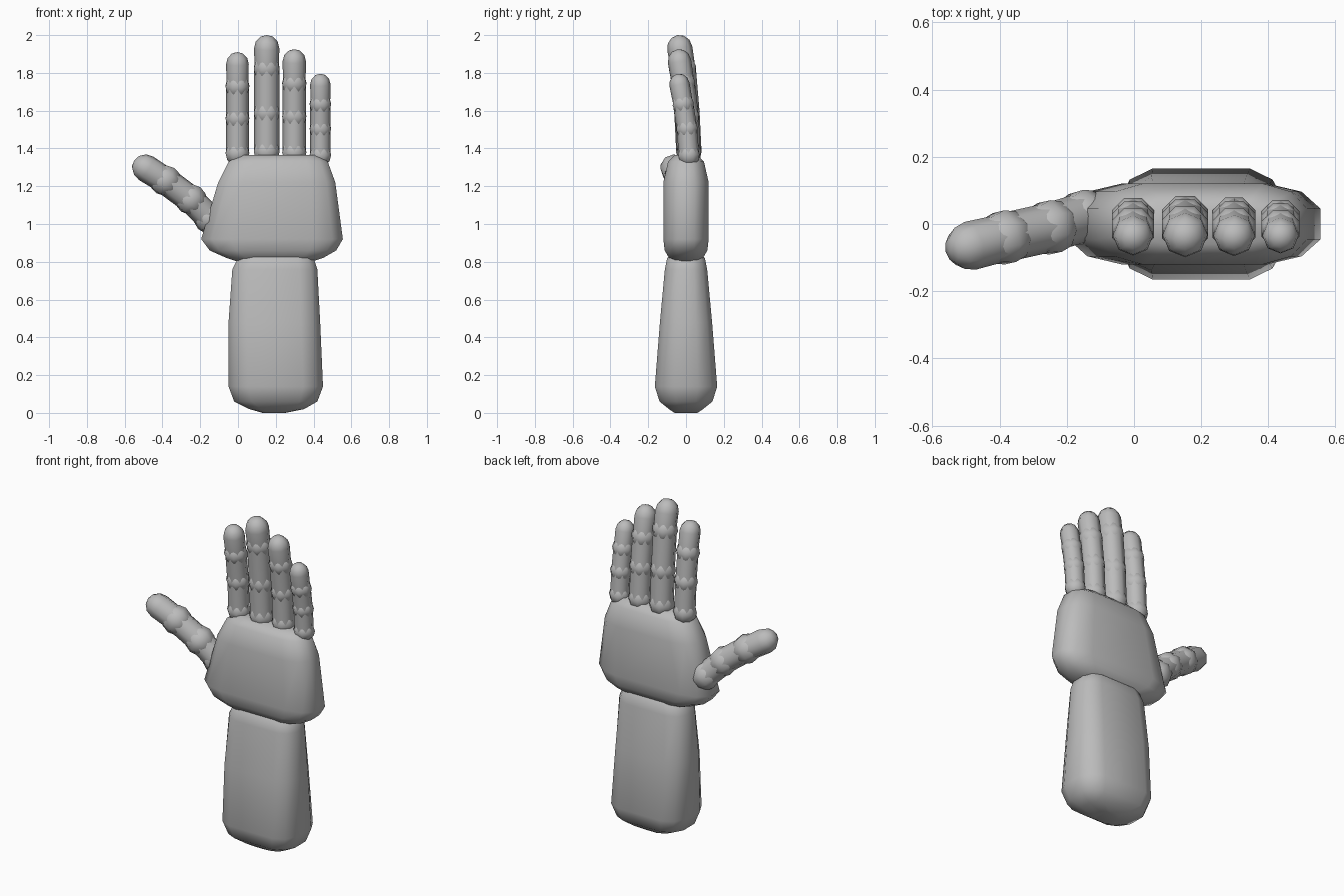
import bpy, bmesh, math
from mathutils import Vector, Matrix

cube = bpy.data.objects.get("Cube")
if cube:
    bpy.data.objects.remove(cube, do_unlink=True)

grey = bpy.data.materials.new("plain grey")
grey.use_nodes = True
grey.diffuse_color = (0.5, 0.5, 0.5, 1)
grey.node_tree.nodes["Principled BSDF"].inputs["Base Color"].default_value = (0.5, 0.5, 0.5, 1)


def finish(bm, name, angle=60):
    bmesh.ops.recalc_face_normals(bm, faces=bm.faces)
    mesh = bpy.data.meshes.new(name)
    bm.to_mesh(mesh)
    bm.free()
    mesh.materials.append(grey)
    obj = bpy.data.objects.new(name, mesh)
    bpy.context.collection.objects.link(obj)
    bpy.ops.object.select_all(action='DESELECT')
    obj.select_set(True)
    bpy.context.view_layer.objects.active = obj
    bpy.ops.object.shade_smooth_by_angle(angle=math.radians(angle))
    return obj


# Rounded-box cross-section as fractions of the half width and half depth
QUARTER = [(1, 0.38), (0.85, 0.8), (0.58, 1)]
SECTION = (QUARTER + [(-x, y) for x, y in reversed(QUARTER)]
           + [(-x, -y) for x, y in QUARTER] + [(x, -y) for x, y in reversed(QUARTER)])


def loft(name, levels):
    """Skin sections given as (height, left edge, right edge, half depth)."""
    bm = bmesh.new()
    rings = []
    for z, x0, x1, depth in levels:
        mid, half = (x0 + x1) / 2, (x1 - x0) / 2
        rings.append([bm.verts.new((mid + half * u, depth * v, z)) for u, v in SECTION])
    n = len(SECTION)
    for low, high in zip(rings, rings[1:]):
        for i in range(n):
            j = (i + 1) % n
            bm.faces.new((low[i], low[j], high[j], high[i]))
    bm.faces.new(rings[0])
    bm.faces.new(rings[-1])
    return finish(bm, name)


def ball(name, centre, axis, radius):
    """Low-poly ball with its poles along the finger."""
    bm = bmesh.new()
    turn = axis.to_track_quat('Z', 'Y').to_matrix().to_4x4()
    bmesh.ops.create_uvsphere(bm, u_segments=8, v_segments=6, radius=radius,
                              matrix=Matrix.Translation(centre) @ turn
                              @ Matrix.Rotation(math.pi / 8, 4, 'Z'))
    finish(bm, name)


def bone(name, start, end, radius, domed=False):
    """Eight-sided segment; a domed one ends in a rounded fingertip."""
    bm = bmesh.new()
    axis = end - start
    length = axis.length
    profile = [(0, radius), (length, radius)]
    if domed:
        base = length - radius * 1.05
        profile = [(0, radius * 0.96), (base, radius)]
        profile += [(base + radius * 1.05 * math.sin(a), radius * math.cos(a))
                    for a in (math.pi / 6, math.pi / 3)]
    place = Matrix.Translation(start) @ axis.to_track_quat('Z', 'Y').to_matrix().to_4x4()
    rings = [[bm.verts.new(place @ Vector((r * math.cos(k * math.pi / 4),
                                           r * math.sin(k * math.pi / 4), h)))
              for k in range(8)] for h, r in profile]
    for low, high in zip(rings, rings[1:]):
        for i in range(8):
            j = (i + 1) % 8
            bm.faces.new((low[i], low[j], high[j], high[i]))
    bm.faces.new(rings[0])
    if domed:
        pole = bm.verts.new(end)
        for i in range(8):
            bm.faces.new((rings[-1][i], rings[-1][(i + 1) % 8], pole))
    else:
        bm.faces.new(rings[-1])
    finish(bm, name)


def finger(name, points, joint_radius, bone_radius):
    points = [Vector(p) for p in points]
    for i, (a, b) in enumerate(zip(points, points[1:])):
        last = i == len(points) - 2
        ball(f"{name}_joint_{i + 1}", a, b - a, joint_radius)
        bone(f"{name}_tip" if last else f"{name}_segment_{i + 1}", a, b, bone_radius, last)


# Forearm and palm
loft("forearm", [(0.0, 0.13, 0.25, 0.06), (0.02, 0.06, 0.35, 0.09), (0.06, -0.02, 0.42, 0.14),
                 (0.14, -0.05, 0.45, 0.165), (0.48, -0.05, 0.435, 0.138),
                 (0.76, -0.03, 0.42, 0.112), (0.82, 0.0, 0.4, 0.1), (0.85, 0.04, 0.36, 0.07)])
loft("palm", [(0.8, 0.0, 0.39, 0.06), (0.82, -0.06, 0.45, 0.09), (0.86, -0.15, 0.52, 0.113),
              (0.92, -0.195, 0.555, 0.12), (1.22, -0.105, 0.515, 0.12),
              (1.33, -0.05, 0.475, 0.095), (1.365, 0.01, 0.42, 0.06)])

# Four fingers: sideways position, joint heights with tip, joint and segment radius
FINGERS = {
    "index_finger": (-0.003, (1.375, 1.56, 1.73, 1.91), 0.068, 0.06),
    "middle_finger": (0.152, (1.385, 1.59, 1.825, 2.0), 0.074, 0.067),
    "ring_finger": (0.298, (1.38, 1.57, 1.745, 1.925), 0.069, 0.062),
    "little_finger": (0.436, (1.365, 1.505, 1.635, 1.795), 0.061, 0.054),
}
for name, (x, heights, joint_radius, bone_radius) in FINGERS.items():
    bends = (0.015, 0.005, -0.015, -0.045)
    finger(name, [(x, y, z) for y, z in zip(bends, heights)], joint_radius, bone_radius)

# Thumb
finger("thumb", [(-0.15, 0.02, 1.03), (-0.25, -0.01, 1.13), (-0.385, -0.04, 1.23),
                 (-0.55, -0.08, 1.335)], 0.085, 0.073)
